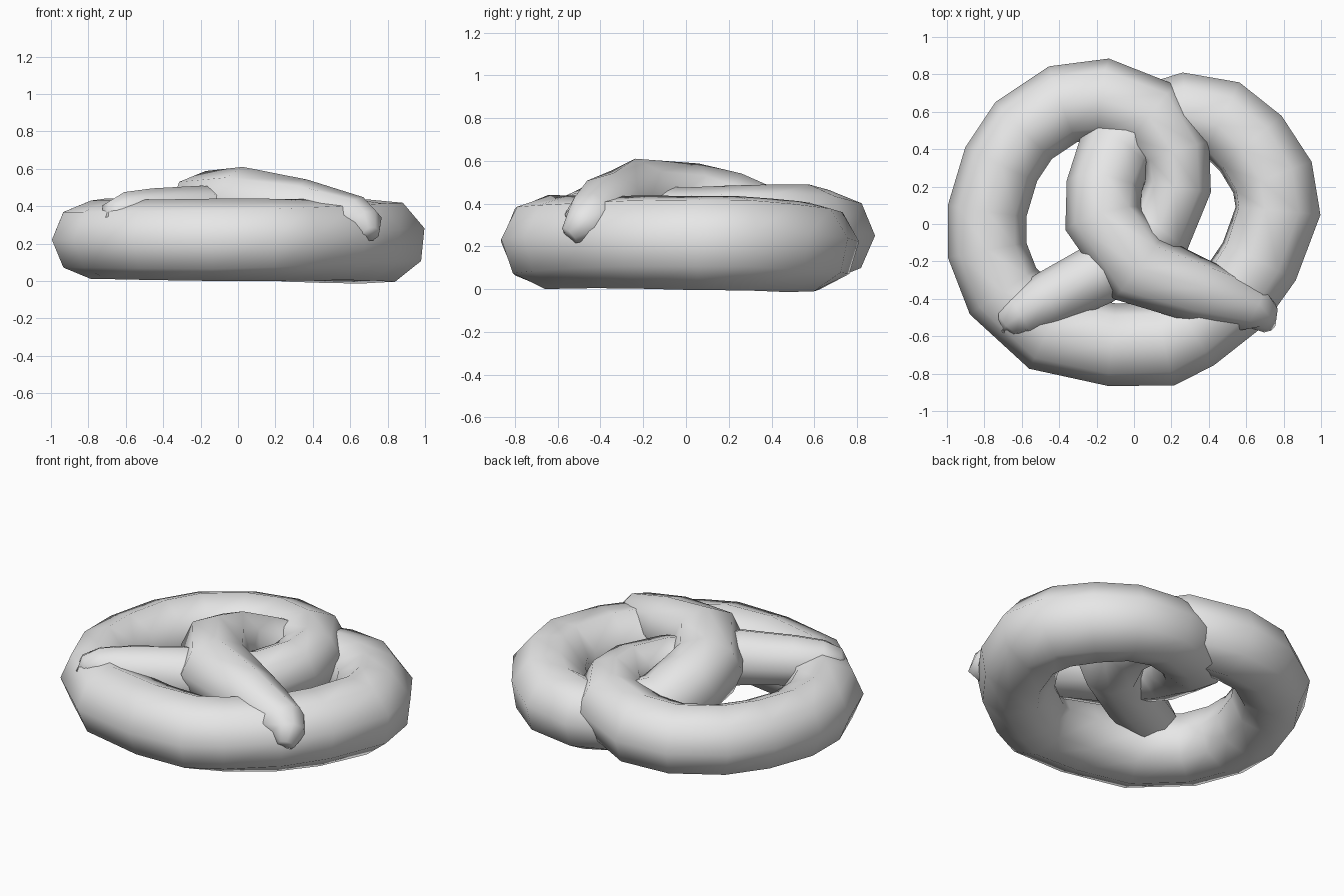
import bpy
import bmesh
from math import cos, sin, pi, radians
from mathutils import Vector

# Remove only the default cube
default_cube = bpy.data.objects.get("Cube")
if default_cube:
    bpy.data.objects.remove(default_cube, do_unlink=True)

# Single plain dough colour
dough = bpy.data.materials.new("pale_grey_dough")
dough.use_nodes = True
dough_colour = (.8, .8, .8, 1)
dough.diffuse_color = dough_colour
dough.node_tree.nodes["Principled BSDF"].inputs["Base Color"].default_value = dough_colour

SIDES = 8
UP = Vector((0, 0, 1))

# Each strand starts at the front middle and runs around its loop,
# through the twist, to a tapered tip. Points are x, y, z, thickness.
left_strand = [
    # outer loop
    (-.12, -.645, .22, .22), (-.46, -.575, .22, .215), (-.7, -.36, .22, .21),
    (-.785, -.14, .22, .21), (-.785, .07, .22, .21), (-.71, .32, .23, .21),
    (-.59, .5, .235, .21), (-.38, .64, .24, .21), (-.16, .665, .25, .215),
    # over the other strand and down into the twist
    (.1, .57, .285, .205), (.225, .38, .31, .18), (.235, .2, .31, .175),
    (.14, -.03, .3, .175),
    # tail resting on the front
    (-.2, -.275, .345, .165), (-.46, -.405, .345, .15),
    (-.61, -.485, .35, .125), (-.66, -.52, .35, .085), (-.68, -.55, .31, .05),
]
right_strand = [
    # outer loop
    (.16, -.645, .22, .22), (.31, -.57, .22, .22), (.53, -.4, .22, .22),
    (.67, -.2, .22, .225), (.77, .07, .215, .23), (.74, .25, .215, .23),
    (.625, .43, .205, .225), (.47, .56, .2, .215), (.27, .6, .2, .205),
    # under the other strand and up into the twist
    (.07, .54, .21, .2), (-.1, .39, .27, .2), (-.16, .2, .35, .2),
    (-.165, .03, .39, .2), (.02, -.235, .41, .2),
    # tail resting on the front
    (.34, -.355, .37, .175), (.63, -.445, .32, .135),
    (.69, -.49, .3, .09), (.71, -.545, .25, .05),
]


def sweep_tube(name, points, material):
    """Sweep a mitred section of changing thickness along a path."""
    bm = bmesh.new()
    centres = [Vector(point[:3]) for point in points]
    rings = []
    for i, centre in enumerate(centres):
        before = centre - centres[i - 1] if i else centres[1] - centre
        after = centres[i + 1] - centre if i + 1 < len(centres) else before
        before, after = before.normalized(), after.normalized()
        along = (before + after).normalized()
        side = along.cross(UP).normalized()
        rise = side.cross(along)
        # Widen the section at bends, and roll it a little on the right
        miter = min(1 / along.dot(before), 1.25)
        roll = radians(22) * max(0, centre.x)
        thickness = points[i][3]
        ring = []
        for k in range(SIDES):
            angle = 2 * pi * k / SIDES + roll
            offset = side * cos(angle) * miter + rise * sin(angle)
            ring.append(bm.verts.new(centre + offset * thickness))
        rings.append(ring)
    for ring, following in zip(rings, rings[1:]):
        for k in range(SIDES):
            n = (k + 1) % SIDES
            bm.faces.new((ring[k], ring[n], following[n], following[k]))
    bm.faces.new(rings[0])
    bm.faces.new(rings[-1])
    bmesh.ops.recalc_face_normals(bm, faces=bm.faces)
    for face in bm.faces:
        face.smooth = True

    mesh = bpy.data.meshes.new(name)
    bm.to_mesh(mesh)
    bm.free()
    mesh.materials.append(material)
    tube = bpy.data.objects.new(name, mesh)
    bpy.context.collection.objects.link(tube)


# One continuous rope of dough, tip to tip
sweep_tube("twisted_dough", left_strand[::-1] + right_strand, dough)
